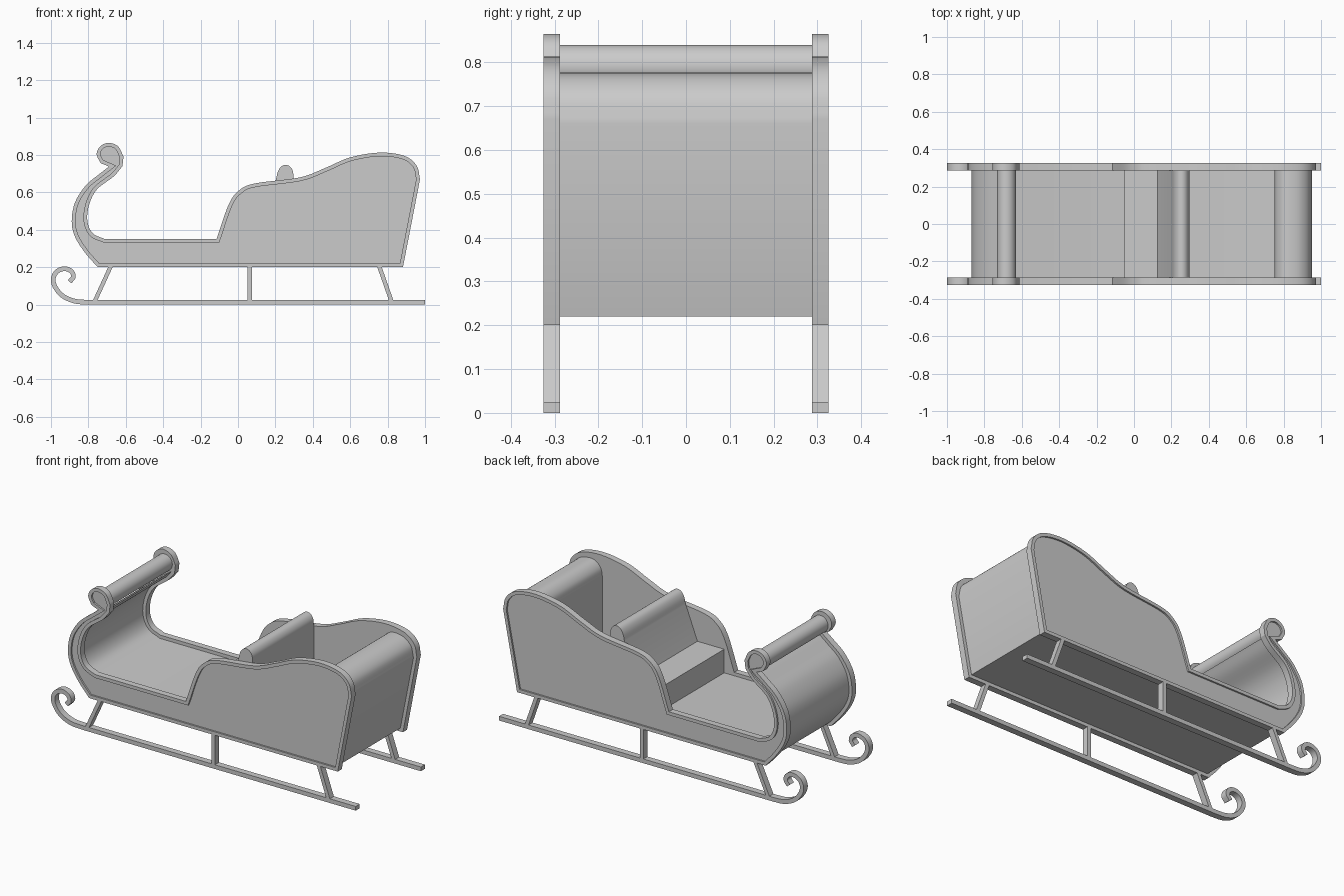
import bpy, bmesh, math
from mathutils import Vector

if "Cube" in bpy.data.objects:
    bpy.data.objects.remove(bpy.data.objects["Cube"])


def smooth(pts, n=5):
    """Catmull-Rom curve through the points."""
    p = [Vector(q) for q in pts]
    p = [2 * p[0] - p[1]] + p + [2 * p[-1] - p[-2]]
    out = []
    for a, b, c, d in zip(p, p[1:], p[2:], p[3:]):
        for i in range(n):
            t = i / n
            out.append(0.5 * (2 * b + (c - a) * t + (2 * a - 5 * b + 4 * c - d) * t * t
                              + (3 * b - a - 3 * c + d) * t ** 3))
    return out + [p[-2]]


def offset(pts, dist, closed=True):
    """Shift a path to its right-hand side with a limited miter."""
    out, n = [], len(pts)
    for i, p in enumerate(pts):
        a = pts[i - 1] if closed or i else p - (pts[1] - p)
        b = pts[(i + 1) % n] if closed or i < n - 1 else p + (p - pts[i - 1])
        u, v = (p - a).normalized(), (b - p).normalized()
        n1, n2 = Vector((u.y, -u.x)), Vector((v.y, -v.x))
        m = (n1 + n2).normalized()
        out.append(p + m * dist / max(m.dot(n1), 0.5))
    return out


def finish(name, bm):
    bmesh.ops.recalc_face_normals(bm, faces=bm.faces)
    me = bpy.data.meshes.new(name)
    bm.to_mesh(me)
    bm.free()
    me.shade_smooth()
    me.set_sharp_from_angle(angle=math.radians(32))
    ob = bpy.data.objects.new(name, me)
    bpy.context.collection.objects.link(ob)
    return ob


def loft(name, rings):
    """Join (profile, y) rings in order and cap both ends."""
    bm = bmesh.new()
    rows = [[bm.verts.new((p[0], y, p[1])) for p in pts] for pts, y in rings]
    for r, s in zip(rows, rows[1:]):
        for i in range(len(r)):
            bm.faces.new((r[i - 1], r[i], s[i], s[i - 1]))
    bm.faces.new(rows[0])
    bm.faces.new(rows[-1])
    return finish(name, bm)


IN, OUT = 0.287, 0.325

# side panel outline, clockwise from the lower front corner
front = smooth([(-.75, .2), (-.82, .28), (-.872, .364), (-.889, .444), (-.872, .545),
                (-.815, .636), (-.745, .695), (-.69, .738)])
head = smooth([(-.735, .757), (-.756, .805), (-.735, .848), (-.69, .865),
               (-.64, .845), (-.612, .79)])
inner = smooth([(-.618, .74), (-.665, .685), (-.755, .615), (-.797, .53), (-.805, .444),
                (-.775, .38), (-.71, .35)])
top = smooth([(-.115, .35), (-.05, .535), (.005, .61), (.09, .648), (.33, .68), (.465, .73),
              (.6, .787), (.76, .813), (.89, .795), (.955, .743), (.973, .67)])
outline = front + head + inner + top + [Vector((.882, .2))]
inset = offset(outline, .02)

# body: curled dash, floor and thick rear wall
k = len(front) + len(head)
rear = smooth([(.75, .69), (.76, .735), (.79, .767), (.83, .777), (.89, .765),
               (.935, .725), (.951, .66)])
body = inset[:len(front) - 1] + inset[k:k + len(inner)] + [(.75, .33)] + rear + [(.865, .22)]
loft("body_shell", [(body, -IN), (body, IN)])

# roll along the top of the dash
roll = [(-.682 + .05 * math.cos(a), .79 + .05 * math.sin(a))
        for a in (i * math.tau / 32 for i in range(32))]
loft("dash_roll", [(roll, -IN), (roll, IN)])

# bench with rounded backrest
bench = [(-.05, .32), (-.05, .47), (.126, .47)] + smooth(
    [(.203, .67), (.213, .71), (.23, .737), (.253, .747), (.277, .739),
     (.293, .715), (.297, .68)]) + [(.297, .32)]
loft("bench", [(bench, -IN), (bench, IN)])

# runner: flat bar ending in a curl
path = [Vector((1, .0125))] + smooth(
    [(-.8, .0125), (-.87, .018), (-.935, .045), (-.975, .09), (-.988, .135), (-.97, .175),
     (-.93, .192), (-.893, .18), (-.88, .15), (-.9, .122)])
runner = offset(path, .0125, False) + offset(path, -.0125, False)[::-1]

for s, side in ((-1, "right"), (1, "left")):
    # panel with a raised rim on its outer face
    loft(f"{side}_panel", [(outline, s * IN), (outline, s * OUT),
                           (inset, s * OUT), (inset, s * (OUT - .01))])
    loft(f"{side}_runner", [(runner, s * IN), (runner, s * OUT)])
    # struts between runner and panel
    for name, x0, x1 in (("front", -.765, -.68), ("middle", .064, .064), ("rear", .82, .755)):
        w = .012
        strut = [(x0 - w, .02), (x1 - w, .205), (x1 + w, .205), (x0 + w, .02)]
        loft(f"{side}_{name}_strut", [(strut, s * IN), (strut, s * OUT)])
